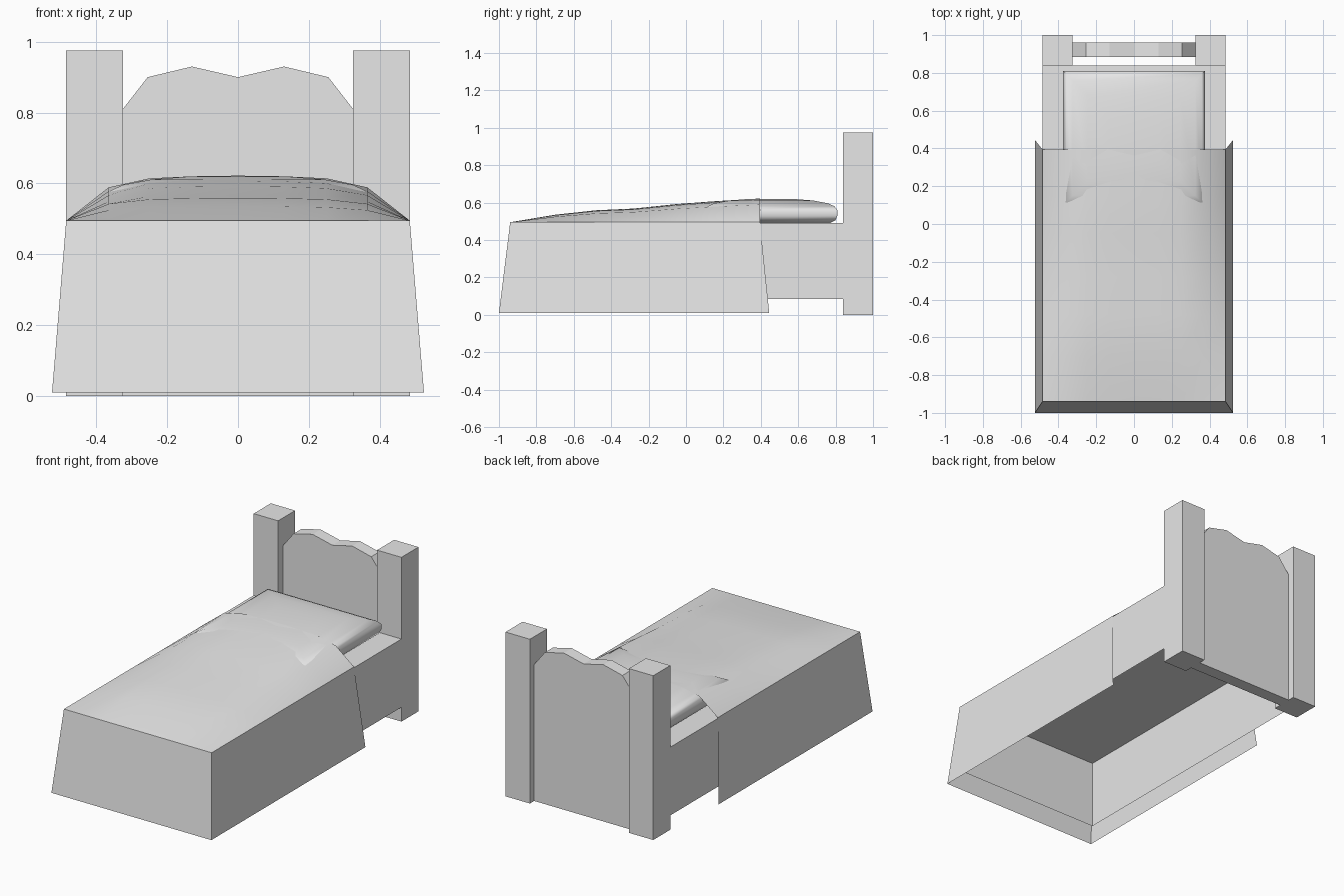
import bpy
import bmesh
import math

old = bpy.data.objects.get("Cube")
if old:
    bpy.data.objects.remove(old, do_unlink=True)

grey = bpy.data.materials.new("plain_grey")
grey.use_nodes = True
grey.diffuse_color = (0.8, 0.8, 0.8, 1)
grey.node_tree.nodes["Principled BSDF"].inputs["Base Color"].default_value = (0.8, 0.8, 0.8, 1)


def finish(bm, name, smooth=None, normals=True):
    """Turn a bmesh into a named object with the shared material."""
    if normals:
        bmesh.ops.recalc_face_normals(bm, faces=bm.faces)
    mesh = bpy.data.meshes.new(name)
    bm.to_mesh(mesh)
    bm.free()
    mesh.materials.append(grey)
    obj = bpy.data.objects.new(name, mesh)
    bpy.context.collection.objects.link(obj)
    if smooth:
        bpy.ops.object.select_all(action='DESELECT')
        obj.select_set(True)
        bpy.context.view_layer.objects.active = obj
        bpy.ops.object.shade_smooth_by_angle(angle=math.radians(smooth))
    return obj


def box(name, lo, hi, open_bottom=False):
    bm = bmesh.new()
    bmesh.ops.create_cube(bm, size=1)
    for v in bm.verts:
        v.co = [a if c < 0 else b for c, a, b in zip(v.co, lo, hi)]
    if open_bottom:
        bm.normal_update()
        under = [f for f in bm.faces if f.normal.z < -0.5]
        bmesh.ops.delete(bm, geom=under, context='FACES_ONLY')
    return finish(bm, name, normals=False)


def bridge(bm, a, b, closed=False):
    """Quads between two equally long rows of vertices."""
    n = len(a)
    for i in range(n if closed else n - 1):
        j = (i + 1) % n
        bm.faces.new((a[i], a[j], b[j], b[i]))


HALF, FOOT, DECK = 0.485, -0.94, 0.49

# Bed frame, hollow from below
box("bed_frame", (-HALF, FOOT, 0.085), (HALF, 0.84, DECK), open_bottom=True)

# Head posts
box("left_post", (0.325, 0.84, 0), (HALF, 1.0, 0.975))
box("right_post", (-HALF, 0.84, 0), (-0.325, 1.0, 0.975))

# Headboard with a scalloped top
half_top = [(0.325, 0), (0.325, 0.81), (0.255, 0.9), (0.13, 0.93)]
outline = half_top + [(0, 0.9)] + [(-x, z) for x, z in reversed(half_top)]
bm = bmesh.new()
front = [bm.verts.new((x, 0.885, z)) for x, z in outline]
back = [bm.verts.new((x, 0.96, z)) for x, z in outline]
bm.faces.new(front)
bm.faces.new(back)
bridge(bm, front, back, closed=True)
finish(bm, "headboard")

# Pillow from stacked rectangular rings: inset from the rim, height
bm = bmesh.new()
previous = None
rings = [(0.04, 0.491), (0.012, 0.505), (0, 0.53), (0, 0.56), (0.016, 0.58),
         (0.05, 0.596), (0.13, 0.611), (0.24, 0.62)]
for inset, z in rings:
    hx, hy = 0.375 - inset, 0.355 - inset
    ring = [bm.verts.new((sx * hx, 0.455 + sy * hy, z))
            for sx, sy in ((-1, -1), (1, -1), (1, 1), (-1, 1))]
    if previous:
        bridge(bm, previous, ring, closed=True)
    else:
        bm.faces.new(ring)
    previous = ring
bm.faces.new(previous)
finish(bm, "pillow", smooth=58)

# Blanket: domed top grid plus flared skirts on three sides
half_section = [(HALF, 0), (0.365, 0.74), (0.25, 0.94), (0.13, 0.985)]
section = [(-x, s) for x, s in half_section] + [(0, 1)] + \
          [(x, s) for x, s in reversed(half_section)]
rows = [(FOOT, 0), (-0.7, 0.04), (-0.48, 0.064), (-0.28, 0.073),
        (-0.05, 0.097), (0.15, 0.112), (0.395, 0.127)]
bm = bmesh.new()
grid = [[bm.verts.new((x, y, DECK + 0.005 + s * h)) for x, s in section] for y, h in rows]
for a, b in zip(grid, grid[1:]):
    bridge(bm, a, b)


def flare(v, side):
    """Hem vertex below a rim vertex, spread outward."""
    t = (v.co.y - FOOT) / (0.395 - FOOT)
    y = -1 + t * 1.445
    x = side * 0.525 if side else v.co.x * 0.525 / HALF
    return bm.verts.new((x, y, 0.01))


right_rim = [r[0] for r in grid]
left_rim = [r[-1] for r in grid]
right_hem = [flare(v, -1) for v in right_rim]
left_hem = [flare(v, 1) for v in left_rim]
foot_hem = [right_hem[0]] + [flare(v, 0) for v in grid[0][1:-1]] + [left_hem[0]]
bridge(bm, right_rim, right_hem)
bridge(bm, left_hem, left_rim)
bridge(bm, foot_hem, grid[0])
finish(bm, "blanket", smooth=35)
